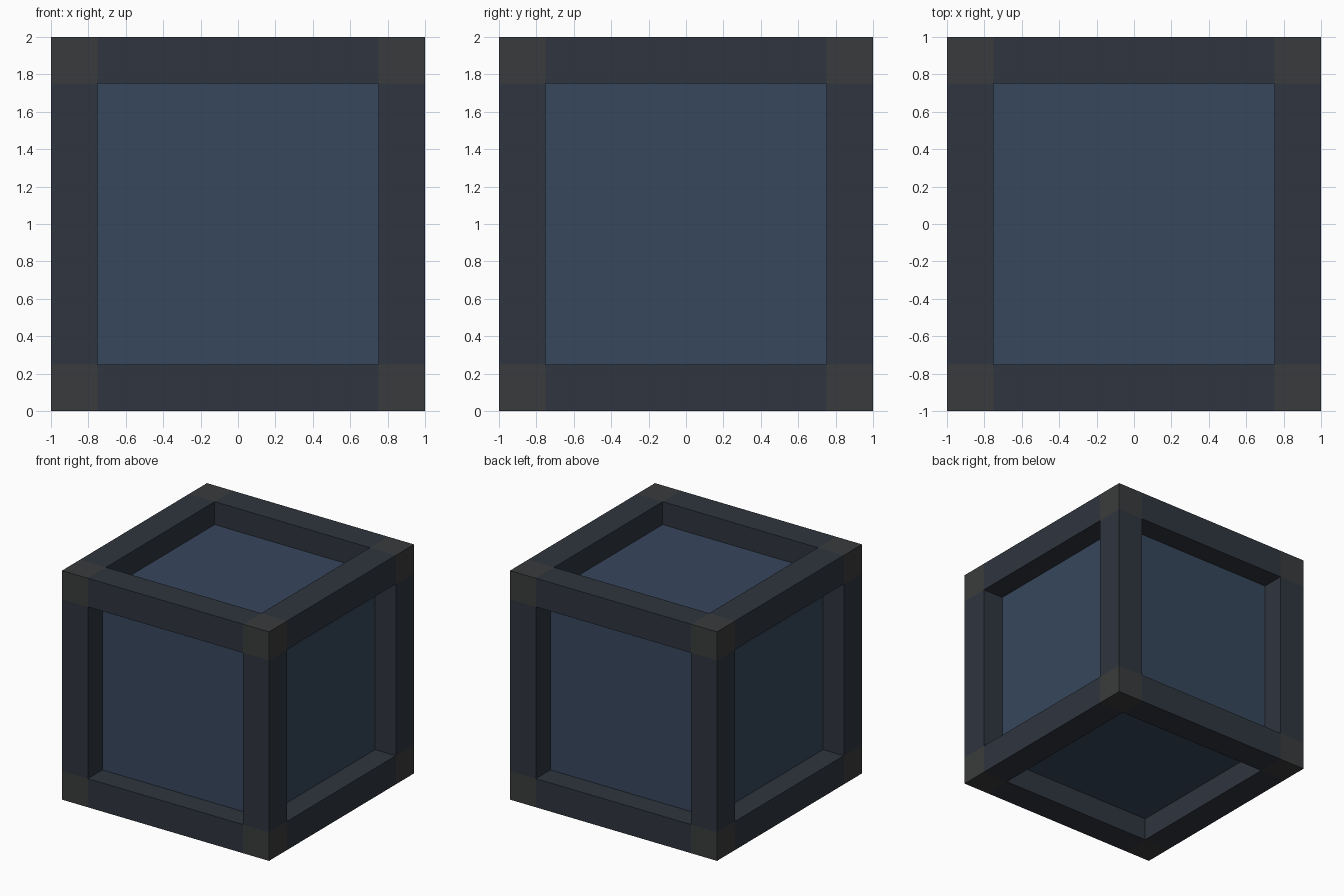
import bpy
from itertools import product
from mathutils import Vector

if "Cube" in bpy.data.objects:
    bpy.data.objects.remove(bpy.data.objects["Cube"])

HALF = 1.0      # half of the outer size
BEAM = 0.25     # frame thickness
RECESS = 0.20   # depth of the panels behind the frame
MID = HALF - BEAM / 2
CENTRE = Vector((0, 0, HALF))


def material(name, rgb):
    mat = bpy.data.materials.new(name)
    mat.diffuse_color = (*rgb, 1.0)
    mat.use_nodes = True
    mat.node_tree.nodes["Principled BSDF"].inputs["Base Color"].default_value = mat.diffuse_color
    return mat


def box(name, offset, size, mat):
    bpy.ops.mesh.primitive_cube_add(size=1, location=CENTRE + Vector(offset))
    ob = bpy.context.object
    ob.name = name
    ob.scale = size
    bpy.ops.object.transform_apply(location=False, rotation=False, scale=True)
    ob.data.materials.append(mat)
    return ob


panel_blue = material("panel_blue", (0.038, 0.063, 0.107))
beam_slate = material("beam_slate", (0.028, 0.036, 0.050))
corner_grey = material("corner_grey", (0.042, 0.044, 0.045))

# Recessed panels: the six faces of an inner core
core = 2 * (HALF - RECESS)
box("core_panels", (0, 0, 0), (core, core, core), panel_blue)

# Twelve frame beams, four along each axis
for axis, label in enumerate(("width", "depth", "upright")):
    for a, b in product((-MID, MID), repeat=2):
        offset = [a, b]
        offset.insert(axis, 0)
        size = [BEAM, BEAM]
        size.insert(axis, 2 * (HALF - BEAM))
        box(label + "_beam", offset, size, beam_slate)

# Eight corner blocks
for offset in product((-MID, MID), repeat=3):
    box("corner_block", offset, (BEAM, BEAM, BEAM), corner_grey)
